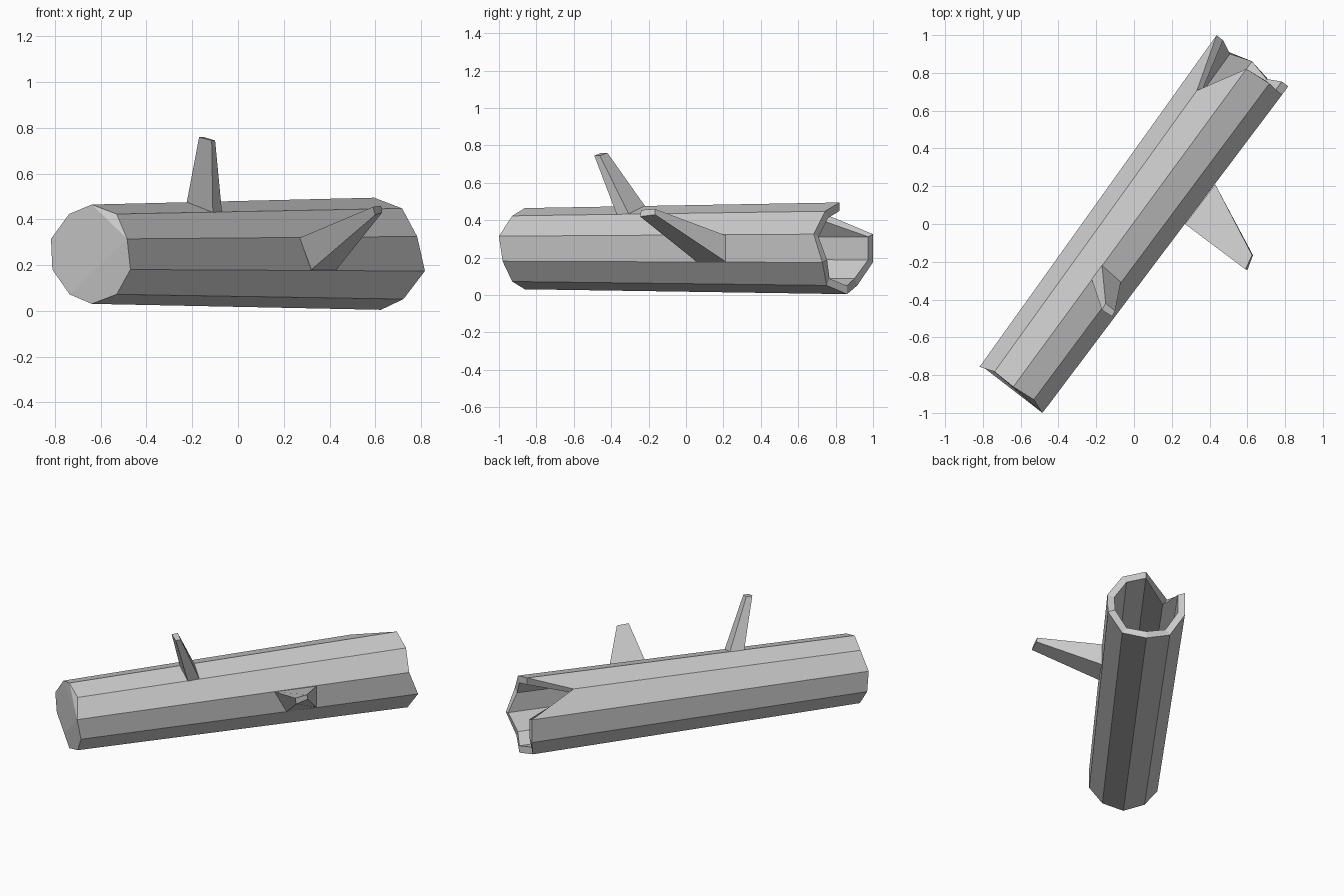
import bpy
import bmesh
from math import cos, sin, pi
from mathutils import Vector

cube = bpy.data.objects.get("Cube")
if cube:
    bpy.data.objects.remove(cube, do_unlink=True)

# Single flat colour
wood = bpy.data.materials.new("grey_wood")
wood.use_nodes = True
colour = (0.6, 0.6, 0.6, 1)
wood.diffuse_color = colour
wood.node_tree.nodes["Principled BSDF"].inputs["Base Color"].default_value = colour

SIDES = 10
UP = Vector((0, 0, 1))
FRONT = Vector((-0.645, -0.87, 0.248))
BACK = Vector((0.613, 0.845, 0.25))
AXIS = (BACK - FRONT).normalized()
ACROSS = AXIS.cross(UP).normalized()


def finish(bm, name):
    """Turn a bmesh into a flat shaded wooden object."""
    bmesh.ops.recalc_face_normals(bm, faces=bm.faces[:])
    mesh = bpy.data.meshes.new(name)
    bm.to_mesh(mesh)
    bm.free()
    mesh.materials.append(wood)
    obj = bpy.data.objects.new(name, mesh)
    bpy.context.scene.collection.objects.link(obj)
    return obj


def ring(bm, centre, radius, offsets):
    """Ring of corners, each pushed along the log by its own offset."""
    verts = []
    for i, offset in enumerate(offsets):
        angle = pi / 2 + (2 - i) * 2 * pi / SIDES
        spoke = ACROSS * cos(angle) + UP * sin(angle)
        verts.append(bm.verts.new(centre + spoke * radius + AXIS * offset))
    return verts


def bridge(bm, a, b):
    """Join two rings with quads."""
    n = len(a)
    for i in range(n):
        j = (i + 1) % n
        bm.faces.new((a[i], a[j], b[j], b[i]))


# Hollow log: closed uneven front, jagged open back with one deep notch
front_jag = (-0.01, 0.016, 0.01, 0.02, -0.01, 0.014, 0.02, 0.01, 0.02, 0)
back_jag = (0.02, -0.277, -0.03, -0.02, -0.03, 0.027, -0.01, 0.02, -0.017, 0.02)
bm = bmesh.new()
outer_front = ring(bm, FRONT, 0.217, front_jag)
outer_back = ring(bm, BACK, 0.245, back_jag)
inner_back = ring(bm, BACK, 0.2, back_jag)
inner_front = ring(bm, FRONT + AXIS * 0.08, 0.175, [0] * SIDES)
bridge(bm, outer_front, outer_back)
bridge(bm, outer_back, inner_back)
bridge(bm, inner_back, inner_front)
bm.faces.new(inner_front)
for corners in ((2, 3, 4), (1, 2, 4), (0, 1, 4, 8, 9), (4, 5, 6, 7, 8)):
    bm.faces.new([outer_front[i] for i in corners])
finish(bm, "hollow_log")


# Tapered branch stubs
def branch(name, base, tip):
    bm = bmesh.new()
    a = [bm.verts.new(p) for p in base]
    b = [bm.verts.new(p) for p in tip]
    bridge(bm, a, b)
    bm.faces.new(a)
    bm.faces.new(b)
    return finish(bm, name)


branch("upper_branch",
       [(-0.225, -0.29, 0.47), (-0.17, -0.215, 0.47),
        (-0.07, -0.305, 0.43), (-0.11, -0.37, 0.43)],
       [(-0.17, -0.455, 0.76), (-0.15, -0.42, 0.76),
        (-0.1, -0.46, 0.745), (-0.115, -0.49, 0.745)])
branch("side_branch",
       [(0.27, 0, 0.32), (0.43, 0.21, 0.32),
        (0.43, 0.21, 0.18), (0.32, 0.055, 0.18)],
       [(0.59, -0.24, 0.455), (0.625, -0.165, 0.46),
        (0.63, -0.165, 0.43), (0.6, -0.245, 0.42)])
